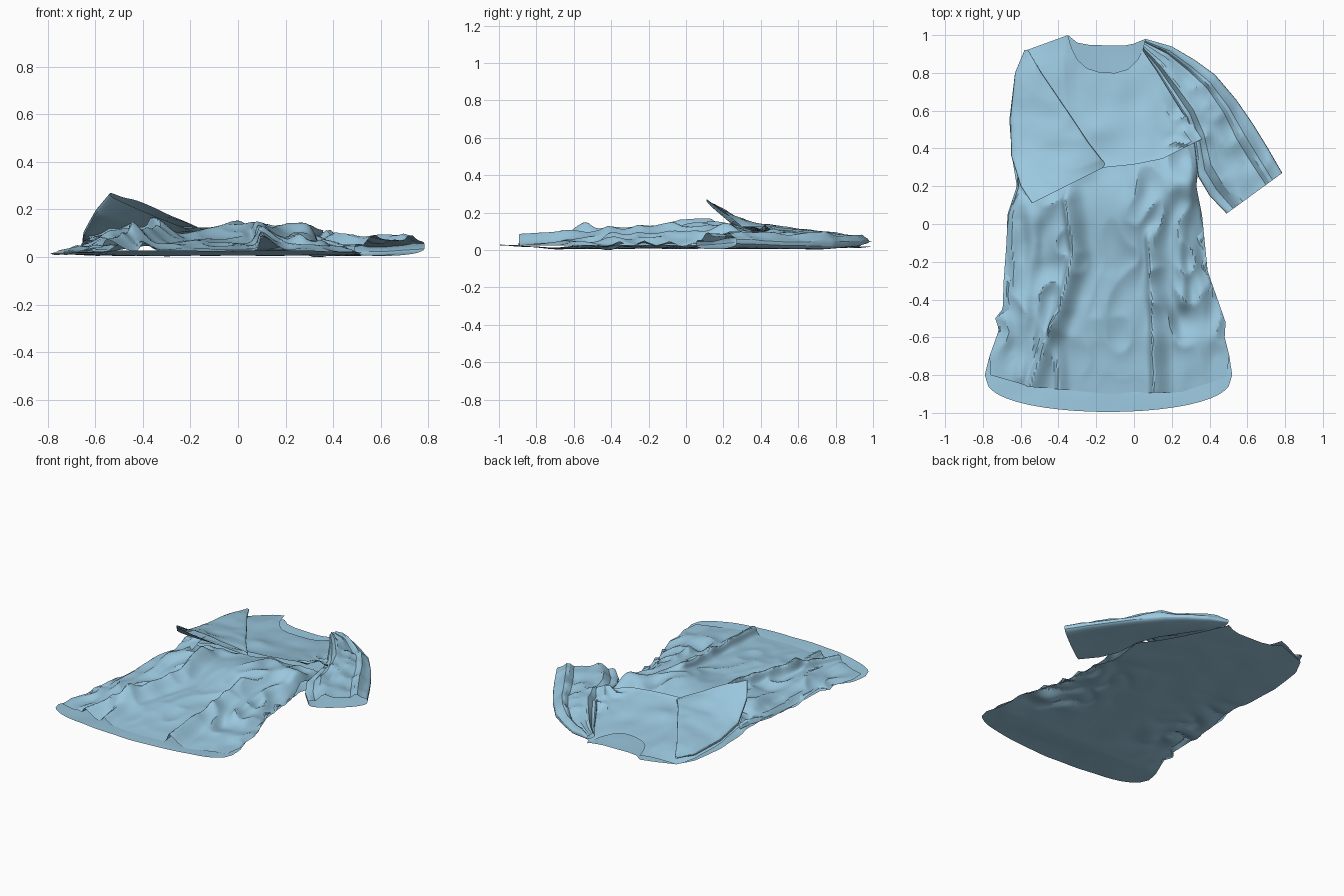
import bpy, math
from mathutils import Vector, noise

if "Cube" in bpy.data.objects:
    bpy.data.objects.remove(bpy.data.objects["Cube"])

cloth = bpy.data.materials.new("blue_cloth")
cloth.diffuse_color = (0.33, 0.58, 0.74, 1)
cloth.use_nodes = True
cloth.node_tree.nodes["Principled BSDF"].inputs["Base Color"].default_value = cloth.diffuse_color


def interp(pts, t):
    """Read a value from a short list of (key, value) pairs."""
    if t <= pts[0][0]:
        return pts[0][1]
    for (a, p), (b, q) in zip(pts, pts[1:]):
        if t <= b:
            return p + (q - p) * (t - a) / (b - a)
    return pts[-1][1]


def lerp(a, b, t):
    return a + (b - a) * t


def bump(x, y, cx, cy, r):
    return math.exp(-((x - cx) ** 2 + (y - cy) ** 2) / (r * r))


def ridge(x, y, path, width):
    """Height of a cloth fold that follows a path of (y, x) points."""
    d = (x - interp(path, y)) / width
    over = max(path[0][0] - y, y - path[-1][0], 0) / 0.06
    return math.exp(-d * d - over * over)


def crumple(x, y, sx, sy):
    return 1 - 3 * abs(noise.noise(Vector((x * sx, y * sy, 3.7))))


def make_mesh(name, grid, wrap=False):
    n = len(grid[0])
    cols = n if wrap else n - 1
    faces = [(r * n + c, r * n + (c + 1) % n, (r + 1) * n + (c + 1) % n, (r + 1) * n + c)
             for r in range(len(grid) - 1) for c in range(cols)]
    mesh = bpy.data.meshes.new(name)
    mesh.from_pydata([p for row in grid for p in row], [], faces)
    mesh.materials.append(cloth)
    obj = bpy.data.objects.new(name, mesh)
    bpy.context.collection.objects.link(obj)
    bpy.ops.object.select_all(action='DESELECT')
    obj.select_set(True)
    bpy.context.view_layer.objects.active = obj
    bpy.ops.object.shade_smooth_by_angle(angle=math.radians(25))
    return obj


def panel(name, left, right, bottom, top, height, nu=70, nv=80):
    """Cloth panel: side curves x(y), end curves y(x), height z(x, y, u, v)."""
    xs0, xs1 = (left[0][1], right[0][1]), (left[-1][1], right[-1][1])
    grid = []
    for j in range(nv + 1):
        v = j / nv
        xl = interp(left, lerp(interp(bottom, xs0[0]), interp(top, xs1[0]), v))
        xr = interp(right, lerp(interp(bottom, xs0[1]), interp(top, xs1[1]), v))
        row = []
        for i in range(nu + 1):
            u = i / nu
            x = lerp(xl, xr, u)
            y = lerp(interp(bottom, lerp(*xs0, u)), interp(top, lerp(*xs1, u)), v)
            row.append((x, y, max(0, height(x, y, u, v))))
        grid.append(row)
    return make_mesh(name, grid)


def sleeve(name, rings, puff, creases, sides=44, steps=8):
    """Flattened tube; each ring is outer xyz, inner xyz, thickness."""
    grid = []
    for k in range((len(rings) - 1) * steps + 1):
        i = min(k // steps, len(rings) - 2)
        t = k / steps - i
        (o0, i0, h0), (o1, i1, h1) = rings[i], rings[i + 1]
        o = Vector(o0).lerp(Vector(o1), t)
        n = Vector(i0).lerp(Vector(i1), t)
        h = lerp(h0, h1, t)
        row = []
        for s in range(sides):
            a = 2 * math.pi * s / sides
            f = 0.5 - 0.5 * math.cos(a)
            p = o.lerp(n, f)
            up = math.copysign(abs(math.sin(a)) ** 0.6, math.sin(a))
            # Lengthwise creases and crumples show on the upper layer
            wave = sum(c * math.exp(-((f - g) / w) ** 2) for g, w, c in creases)
            p.z += up * h / 2
            p.z += max(up, 0) * (puff * crumple(p.x, p.y, 7, 7) + wave * min(1, h / 0.05))
            row.append((p.x, p.y, max(p.z, 0.004)))
        grid.append(row)
    return make_mesh(name, grid, True)


# Back panel, lying flat on the ground
left_side = [(-0.8, -0.79), (-0.7, -0.765), (-0.56, -0.715), (-0.5, -0.735), (-0.45, -0.695),
             (-0.3, -0.69), (-0.1, -0.675), (0.05, -0.67), (0.2, -0.62), (0.35, -0.645),
             (0.55, -0.66), (0.8, -0.63), (0.92, -0.57)]
right_side = [(-0.8, 0.52), (-0.7, 0.505), (-0.6, 0.48), (-0.52, 0.485), (-0.42, 0.45),
              (-0.25, 0.39), (0.05, 0.36), (0.2, 0.33), (0.45, 0.36), (0.7, 0.2), (0.97, 0.06)]
hem = [(-0.135 + 0.655 * math.sin(a), -0.8 - 0.195 * math.cos(a) ** 0.8)
       for a in [math.radians(d) for d in range(-88, 89, 8)]]
hem = [(-0.79, -0.8)] + hem + [(0.52, -0.8)]
back_neck = [(-0.57, 0.92), (-0.35, 1.0), (-0.3, 0.96), (-0.23, 0.947), (-0.05, 0.945),
             (0.0, 0.955), (0.06, 0.98)]


def back_z(x, y, u, v):
    side = abs(2 * u - 1) ** 2 * max(0, 1 - ((y + 0.2) / 0.5) ** 2)
    rise = 0.02 * max(0, (-0.7 - y) / 0.3)
    return 0.008 + rise + 0.03 * side * (0.5 + crumple(x, y, 6, 6)) + 0.03 * max(0, y - 0.7) \
        + 0.006 * noise.noise(Vector((x * 5, y * 5, 0)))


panel("dress_back", left_side, right_side, hem, back_neck, back_z)

# Skirt front, with long pleats running to the hem
pleats = [
    ([(-0.86, -0.52), (-0.65, -0.45), (-0.45, -0.36), (-0.15, -0.29), (0.12, -0.33)], 0.04, 0.06),
    ([(-0.87, -0.38), (-0.55, -0.4)], 0.028, 0.035),
    ([(-0.88, 0.14), (-0.4, 0.13), (-0.08, 0.11)], 0.04, 0.065),
    ([(-0.8, -0.6), (-0.5, -0.58), (-0.1, -0.54), (0.1, -0.57)], 0.04, 0.035),
    ([(-0.4, 0.26), (-0.1, 0.25), (0.15, 0.29)], 0.035, 0.04),
    ([(-0.6, 0.4), (-0.4, 0.36), (0.05, 0.31)], 0.035, 0.025),
    ([(-0.6, -0.2), (-0.3, -0.13)], 0.05, 0.012),
]


def skirt_z(x, y, u, v):
    edge = min(1, 4.5 * u * (1 - u)) ** 0.5
    body = 0.035 * min(1, v * 2.5)
    body += 0.085 * bump(x, y, 0.04, 0.12, 0.26)
    body += 0.06 * bump(x, y, -0.48, 0.1, 0.22)
    folds = sum(h * ridge(x, y, p, w) for p, w, h in pleats)
    folds *= 1 - 0.4 * bump(x, y, 0.2, 0.1, 0.3)
    rough = abs(2 * u - 1) ** 1.5 * 0.035 + 0.006
    peak = 0.075 * bump(x, y, 0.28, 0.22, 0.09)
    return max(0.024, 0.024 + peak
               + edge * (body + folds + rough * crumple(x, y, 8, 5) * min(1, v * 5)))


skirt_left = [(-0.79, -0.76)] + left_side[1:9] + [(0.4, -0.6)]
skirt_right = [(-0.8, 0.49)] + right_side[1:8] + [(0.46, 0.35)]
skirt = panel("skirt_front", skirt_left, skirt_right,
              [(-0.76, -0.8), (-0.55, -0.86), (-0.13, -0.9), (0.25, -0.89), (0.49, -0.81)],
              [(-0.6, 0.29), (-0.15, 0.32), (0.1, 0.36), (0.35, 0.45)], skirt_z, 110, 90)

# Pleats lean sideways so that they tuck over themselves
for vert in skirt.data.vertices:
    x, y, z = vert.co
    vert.co.x -= 0.5 * sum(h * ridge(x, y, p, w) for p, w, h in pleats[:3])


# Bodice front, overhanging the skirt at the raised waist
def bodice_z(x, y, u, v):
    z = lerp(0.125, 0.05, v ** 0.7) - 0.035 * abs(2 * u - 1) ** 3
    z += 0.05 * bump(x, y, 0.3, 0.38, 0.1) * crumple(x, y, 12, 12)
    z += 0.025 * bump(x, y, 0.3, 0.6, 0.12) * crumple(x, y, 9, 9)
    z += 0.015 * bump(x, y, -0.2, 0.5, 0.07)
    return z + 0.008 * noise.noise(Vector((x * 7, y * 7, 5)))


front_neck = [(-0.57, 0.92), (-0.35, 1.0), (-0.33, 0.93), (-0.3, 0.87), (-0.25, 0.825), (-0.18, 0.803),
              (-0.1, 0.8), (-0.03, 0.82), (0.02, 0.87), (0.045, 0.92), (0.06, 0.98)]
panel("bodice_front", [(0.25, -0.6)] + left_side[9:], right_side[8:],
      [(-0.6, 0.25), (-0.15, 0.3), (0.0, 0.315), (0.15, 0.345), (0.36, 0.45)],
      front_neck, bodice_z, 80, 45)

# Spread sleeve on the right, open at the cuff
sleeve("right_sleeve", [
    ((0.06, 0.98, 0.045), (0.045, 0.92, 0.045), 0.02),
    ((0.2, 0.94, 0.04), (0.12, 0.81, 0.045), 0.05),
    ((0.32, 0.87, 0.038), (0.2, 0.68, 0.05), 0.065),
    ((0.43, 0.79, 0.035), (0.28, 0.55, 0.055), 0.08),
    ((0.54, 0.66, 0.035), (0.32, 0.42, 0.06), 0.08),
    ((0.63, 0.53, 0.035), (0.34, 0.25, 0.05), 0.07),
    ((0.71, 0.4, 0.04), (0.4, 0.15, 0.04), 0.065),
    ((0.785, 0.27, 0.045), (0.49, 0.055, 0.035), 0.07)],
    0.014, [(0.18, 0.06, 0.02), (0.32, 0.05, -0.018), (0.75, 0.07, 0.018), (0.88, 0.04, -0.015)])

# Sleeve on the left, folded across the chest with its cuff raised
sleeve("left_sleeve", [
    ((-0.58, 0.92, 0.06), (-0.56, 0.92, 0.06), 0.01),
    ((-0.63, 0.8, 0.055), (-0.49, 0.8, 0.08), 0.035),
    ((-0.655, 0.56, 0.065), (-0.34, 0.58, 0.105), 0.04),
    ((-0.65, 0.36, 0.10), (-0.24, 0.43, 0.12), 0.05),
    ((-0.6, 0.2, 0.19), (-0.17, 0.34, 0.115), 0.045),
    ((-0.54, 0.11, 0.265), (-0.14, 0.31, 0.10), 0.03)], 0.006, [(0.25, 0.08, 0.006)])


# Bunched side fabric that rises from the back panel to the folded sleeve
def gusset_z(x, y, u, v):
    return lerp(0.03, 0.07 + 0.08 * u, v ** 1.3) + 0.02 * crumple(x, y, 10, 8) * v


panel("left_underarm", [(-0.1, -0.66), (0.05, -0.66), (0.2, -0.61), (0.35, -0.63)],
      [(-0.05, -0.56), (0.1, -0.5), (0.3, -0.42)],
      [(-0.66, -0.02), (-0.56, 0.0)], [(-0.63, 0.34), (-0.42, 0.28)], gusset_z, 18, 22)
